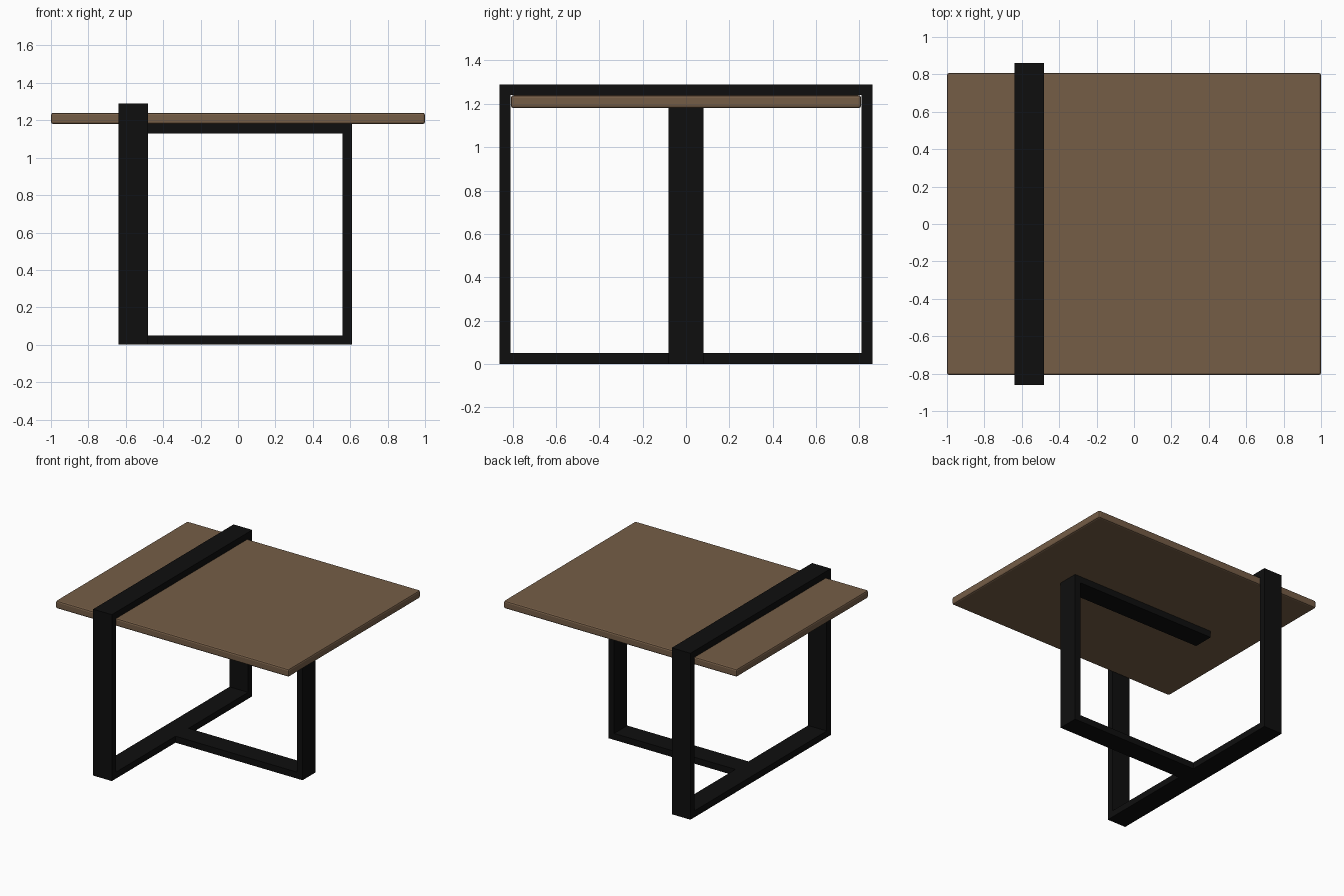
import bpy, bmesh
from mathutils import Vector

if "Cube" in bpy.data.objects:
    bpy.data.objects.remove(bpy.data.objects["Cube"])


def material(name, rgb):
    m = bpy.data.materials.new(name)
    m.diffuse_color = (*rgb, 1.0)
    m.use_nodes = True
    m.node_tree.nodes["Principled BSDF"].inputs["Base Color"].default_value = m.diffuse_color
    return m


WOOD = material("brown wood", (0.178, 0.11, 0.062))
METAL = material("black metal", (0.0045, 0.0045, 0.0045))
T = 0.05  # thickness of the flat metal bar


def finish(bm, name, mat):
    bmesh.ops.recalc_face_normals(bm, faces=bm.faces)
    me = bpy.data.meshes.new(name)
    bm.to_mesh(me)
    bm.free()
    me.materials.append(mat)
    ob = bpy.data.objects.new(name, me)
    bpy.context.collection.objects.link(ob)
    return ob


def strip_frame(name, outer, inner, axis_width, closed):
    """Sweep a flat bar along matching outer/inner paths, then extrude its width."""
    bm = bmesh.new()
    o = [bm.verts.new(p) for p in outer]
    i = [bm.verts.new(p) for p in inner]
    n = len(o)
    faces = [bm.faces.new((o[k], o[(k + 1) % n], i[(k + 1) % n], i[k]))
             for k in range(n if closed else n - 1)]
    ext = bmesh.ops.extrude_face_region(bm, geom=faces, use_keep_orig=True)
    moved = [v for v in ext["geom"] if isinstance(v, bmesh.types.BMVert)]
    bmesh.ops.translate(bm, verts=moved, vec=Vector(axis_width))
    return finish(bm, name, METAL)


# Tabletop: slab with softened edges
bm = bmesh.new()
bmesh.ops.create_cube(bm, size=1.0)
bmesh.ops.scale(bm, vec=(2.0, 1.616, 0.06), verts=bm.verts)
bmesh.ops.translate(bm, vec=(0, 0, 1.21), verts=bm.verts)
bmesh.ops.bevel(bm, geom=bm.edges[:], offset=0.012, segments=2,
                profile=0.5, affect='EDGES')
finish(bm, "tabletop", WOOD)

# Wide closed frame wrapping around the tabletop
X0, W, H, Y = -0.64, 0.16, 1.29, 0.86
strip_frame(
    "wrap_frame",
    [(X0, -Y, 0), (X0, Y, 0), (X0, Y, H), (X0, -Y, H)],
    [(X0, -Y + T, T), (X0, Y - T, T), (X0, Y - T, H - T), (X0, -Y + T, H - T)],
    (W, 0, 0), True)

# Side support: floor bar, leg and under-top bar in one C shape
YS, XR, ZT = -0.08, 0.61, 1.18
strip_frame(
    "side_support",
    [(X0 + W, YS, 0), (XR, YS, 0), (XR, YS, ZT), (X0, YS, ZT)],
    [(X0 + W, YS, T), (XR - T, YS, T), (XR - T, YS, ZT - T), (X0, YS, ZT - T)],
    (0, 0.16, 0), False)
